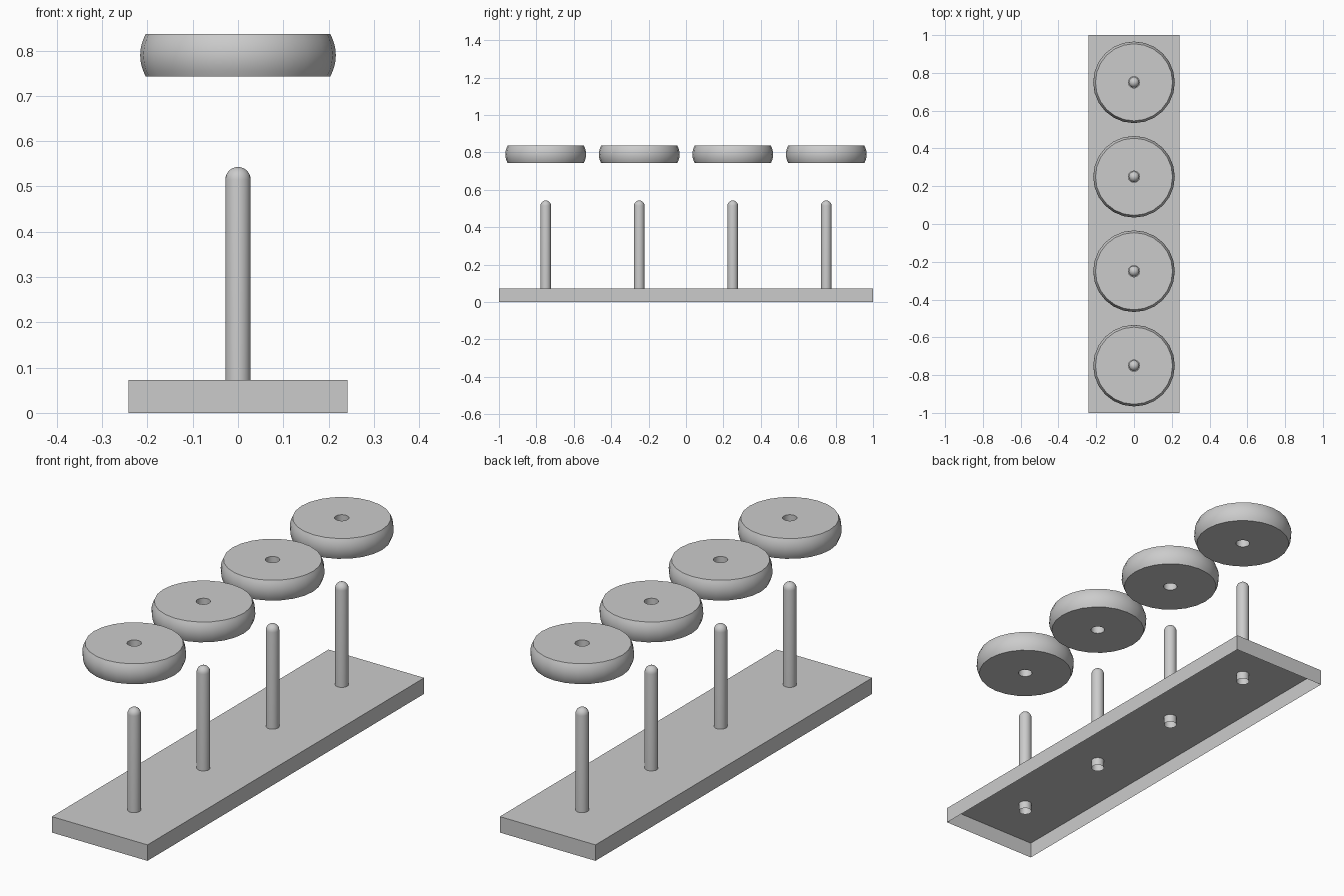
import bpy
import bmesh
from math import sin, cos, pi, radians
from mathutils import Vector

if "Cube" in bpy.data.objects:
    bpy.data.objects.remove(bpy.data.objects["Cube"], do_unlink=True)

# One plain grey for everything
GREY = (0.6, 0.6, 0.6, 1.0)
grey = bpy.data.materials.new("plain_grey")
grey.use_nodes = True
grey.diffuse_color = GREY
grey.node_tree.nodes["Principled BSDF"].inputs["Base Color"].default_value = GREY

BASE_TOP = 0.073
STATIONS = (-0.75, -0.25, 0.25, 0.75)


def finish(name, bm, y=0.0, smooth=False):
    bmesh.ops.recalc_face_normals(bm, faces=bm.faces[:])
    mesh = bpy.data.meshes.new(name)
    bm.to_mesh(mesh)
    bm.free()
    mesh.materials.append(grey)
    obj = bpy.data.objects.new(name, mesh)
    bpy.context.collection.objects.link(obj)
    obj.location.y = y
    if smooth:
        bpy.ops.object.select_all(action='DESELECT')
        obj.select_set(True)
        bpy.context.view_layer.objects.active = obj
        bpy.ops.object.shade_smooth_by_angle(angle=radians(30))


def lathe(name, profile, sides, y, closed=False):
    """Spin a (radius, height) profile around the vertical axis."""
    bm = bmesh.new()
    verts = [bm.verts.new((r, 0, z)) for r, z in profile]
    pairs = list(zip(verts, verts[1:]))
    if closed:
        pairs.append((verts[-1], verts[0]))
    edges = [bm.edges.new(p) for p in pairs]
    bmesh.ops.spin(bm, geom=verts + edges, cent=(0, 0, 0), axis=(0, 0, 1),
                   angle=2 * pi, steps=sides)
    bmesh.ops.remove_doubles(bm, verts=bm.verts[:], dist=0.0001)
    finish(name, bm, y, smooth=True)


# Base plate: a thin-skinned box, open underneath
bm = bmesh.new()
bmesh.ops.create_cube(bm, size=1)
bmesh.ops.scale(bm, vec=Vector((0.484, 2, BASE_TOP)), verts=bm.verts[:])
bmesh.ops.translate(bm, vec=Vector((0, 0, BASE_TOP / 2)), verts=bm.verts[:])
bottom = [f for f in bm.faces if f.calc_center_median().z < 0.001]
bmesh.ops.delete(bm, geom=bottom, context='FACES_ONLY')
finish("base_plate", bm)

# Peg: open tube reaching halfway into the base, with a domed tip
PEG_R, PEG_TOP, STEPS = 0.028, 0.543, 6
peg = [(PEG_R, BASE_TOP / 2)]
for i in range(STEPS + 1):
    a = i / STEPS * pi / 2
    r = PEG_R * cos(a) if i < STEPS else 0.0
    peg.append((r, PEG_TOP - PEG_R + PEG_R * sin(a)))

# Disc: bulging rim, flat faces and a through hole
HOLE_R, RIM_R, BULGE, BANDS = 0.03, 0.204, 0.012, 8
LOW, HIGH = 0.743, 0.836
disc = [(HOLE_R, LOW)]
for i in range(BANDS + 1):
    t = i / BANDS
    disc.append((RIM_R + BULGE * 4 * t * (1 - t), LOW + (HIGH - LOW) * t))
disc.append((HOLE_R, HIGH))

for n, y in enumerate(STATIONS, 1):
    lathe(f"peg_{n}", peg, 24, y)
    lathe(f"disc_{n}", disc, 24, y, closed=True)
